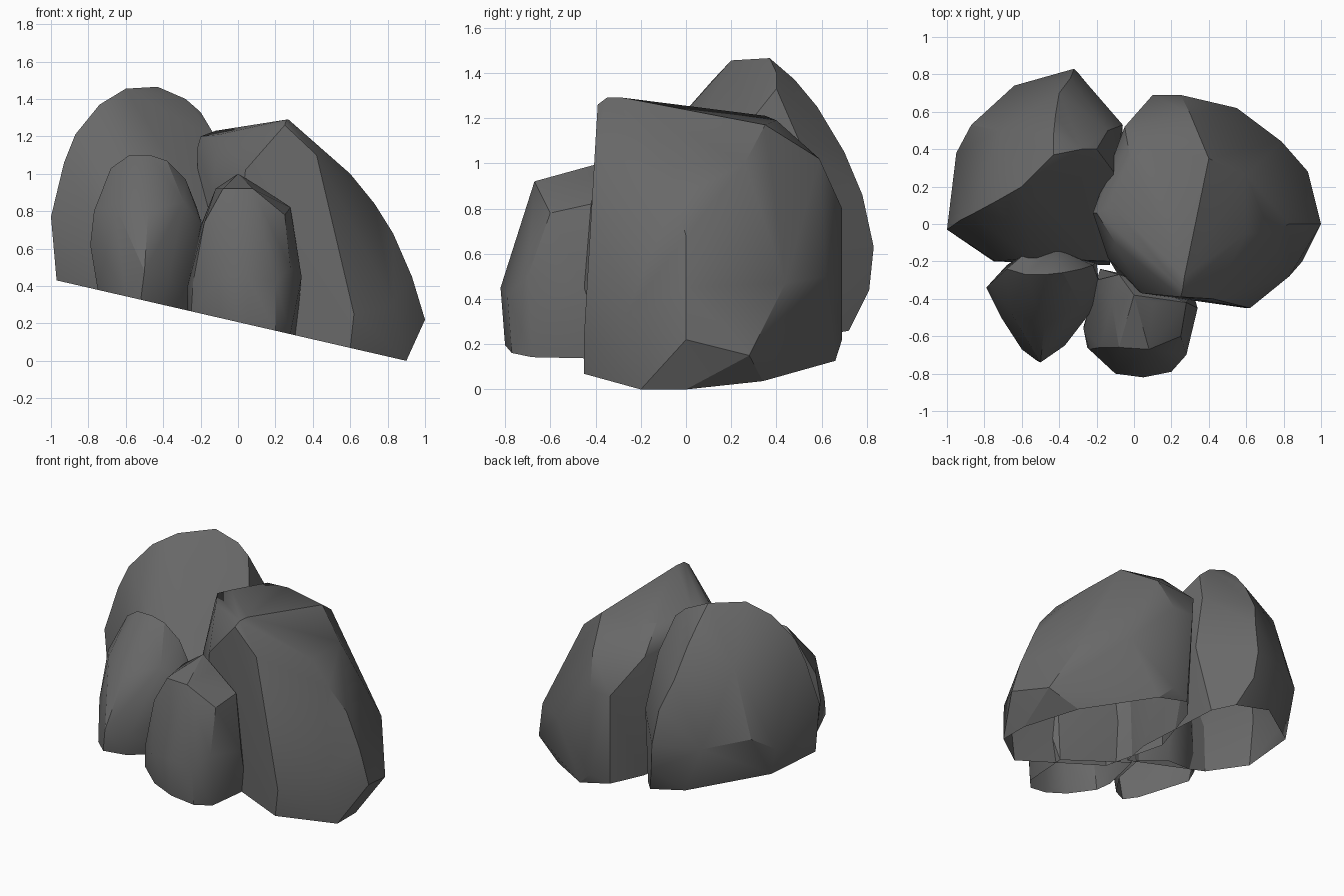
import bpy
import bmesh
from math import radians
from mathutils import Vector

# Remove the default cube
default_cube = bpy.data.objects.get("Cube")
if default_cube:
    bpy.data.objects.remove(default_cube, do_unlink=True)

# Single stone colour
stone = bpy.data.materials.new("dark_grey_stone")
stone.use_nodes = True
stone_colour = (0.14, 0.14, 0.14, 1.0)
stone.diffuse_color = stone_colour
shader = stone.node_tree.nodes["Principled BSDF"]
shader.inputs["Base Color"].default_value = stone_colour
shader.inputs["Roughness"].default_value = 0.9


def ground_height(x):
    """Sloping ground line on which every boulder sits."""
    return 0.207 - 0.23 * x


def make_boulder(name, footprint, corners):
    """Chisel a boulder as the hull of its footprint and corners, open below."""
    mesh_builder = bmesh.new()
    for x, y in footprint:
        mesh_builder.verts.new((x, y, ground_height(x)))
    for corner in corners:
        mesh_builder.verts.new(corner)

    hull = bmesh.ops.convex_hull(mesh_builder, input=mesh_builder.verts)
    leftovers = {item for item in hull["geom_interior"] + hull["geom_unused"]
                 if isinstance(item, bmesh.types.BMVert)}
    bmesh.ops.delete(mesh_builder, geom=list(leftovers), context="VERTS")

    # Open underside: remove every face lying in the ground slope
    underside = [face for face in mesh_builder.faces
                 if all(abs(vert.co.z - ground_height(vert.co.x)) < 0.002
                        for vert in face.verts)]
    bmesh.ops.delete(mesh_builder, geom=underside, context="FACES")

    # Merge nearly flat triangles into broad chiselled facets
    bmesh.ops.dissolve_limit(mesh_builder, angle_limit=radians(4),
                             verts=mesh_builder.verts, edges=mesh_builder.edges)
    bmesh.ops.recalc_face_normals(mesh_builder, faces=mesh_builder.faces)
    centre = sum((v.co for v in mesh_builder.verts), Vector()) / len(mesh_builder.verts)
    outward = sum((face.calc_center_median() - centre).dot(face.normal)
                  for face in mesh_builder.faces)
    if outward < 0:
        bmesh.ops.reverse_faces(mesh_builder, faces=mesh_builder.faces)

    mesh = bpy.data.meshes.new(name)
    mesh_builder.to_mesh(mesh)
    mesh_builder.free()
    mesh.materials.append(stone)
    boulder = bpy.data.objects.new(name, mesh)
    bpy.context.collection.objects.link(boulder)

    # Soft shading across shallow edges, crisp along the strong ridges
    bpy.ops.object.select_all(action="DESELECT")
    boulder.select_set(True)
    bpy.context.view_layer.objects.active = boulder
    bpy.ops.object.shade_smooth_by_angle(angle=radians(28))


# Tall boulder with a sloping front face and rounded back
make_boulder(
    "back_right_boulder",
    [(-.97, -.03), (-.92, .38), (-.5, .72), (-.23, .72), (-.13, .6),
     (-.08, 0), (-.13, -.22), (-.75, -.2)],
    [(-1, -.03, .77), (-.93, .02, 1.06), (-.87, .05, 1.21), (-.74, .12, 1.37),
     (-.6, .2, 1.455), (-.43, .37, 1.465), (-.28, .4, 1.4), (-.2, .4, 1.33),
     (-.11, .28, 1.18), (-.95, .38, .6), (-.87, .53, .7), (-.64, .74, .65),
     (-.32, .83, .63), (-.3, .81, .44), (-.06, .53, .7), (-.72, .5, 1.15),
     (-.34, .78, .86), (-.4, .7, 1.05), (-.42, .58, 1.25), (-.43, .48, 1.37),
     (-.14, .5, 1.1), (-.55, -.18, 1.03), (-.74, -.2, .7), (-.13, -.2, .7)])

# Broadest boulder, running down to the low end of the slope
make_boulder(
    "back_left_boulder",
    [(.9, 0), (.9, -.2), (.6, -.45), (-.05, -.33), (-.19, .05), (-.02, .5),
     (.12, .66), (.35, .66), (.74, .34)],
    [(-.22, .06, 1.13), (-.2, .06, 1.2), (-.12, .1, 1.23), (-.1, -.1, 1.21),
     (-.14, -.18, .9), (.04, -.37, 1.02), (.25, -.39, 1.26), (.26, -.35, 1.29),
     (.27, -.28, 1.29), (.42, -.4, 1.1), (.62, -.45, .25), (.35, 0, 1.21),
     (-.02, .35, 1.21), (.1, .4, 1.19), (.4, .35, 1.17), (-.05, .52, 1.05),
     (.1, .69, .8), (.25, .69, .8), (.3, .59, 1.02), (.25, .69, .22),
     (.55, .62, .5), (.6, .26, 1), (.6, -.05, 1), (.73, -.05, .84),
     (.83, 0, .68), (.93, 0, .45), (1, 0, .22), (.93, .28, .15),
     (.79, .44, .47), (.83, -.28, .3)])

# Smaller boulder leaning on the tall one
make_boulder(
    "front_right_boulder",
    [(-.75, -.36), (-.68, -.22), (-.4, -.14), (-.2, -.2), (-.26, -.45),
     (-.4, -.65), (-.52, -.73), (-.6, -.67)],
    [(-.79, -.34, .62), (-.77, -.32, .8), (-.68, -.24, 1.03),
     (-.58, -.27, 1.1), (-.47, -.27, 1.1), (-.38, -.26, 1.07),
     (-.55, -.13, .95), (-.42, -.13, .95), (-.28, -.24, .97),
     (-.22, -.22, .82), (-.19, -.3, .72), (-.2, -.43, .55),
     (-.29, -.43, .85), (-.37, -.65, .45), (-.5, -.74, .48),
     (-.48, -.55, .8), (-.66, -.47, .84), (-.71, -.5, .55)])

# Foremost boulder, nestled between its neighbours
make_boulder(
    "front_left_boulder",
    [(-.27, -.55), (-.25, -.66), (-.1, -.77), (.05, -.8), (.2, -.77),
     (.28, -.68), (.31, -.35), (-.18, -.24)],
    [(-.27, -.56, .4), (-.24, -.67, .42), (-.1, -.8, .45), (.05, -.82, .45),
     (.2, -.79, .42), (.28, -.7, .5), (.34, -.45, .45), (.28, -.42, .82),
     (.25, -.6, .78), (.08, -.67, .92), (-.08, -.66, .92), (-.12, -.42, .92),
     (0, -.38, 1), (.1, -.42, .94), (-.08, -.27, .93), (-.2, -.3, .72),
     (-.18, -.66, .74)])
